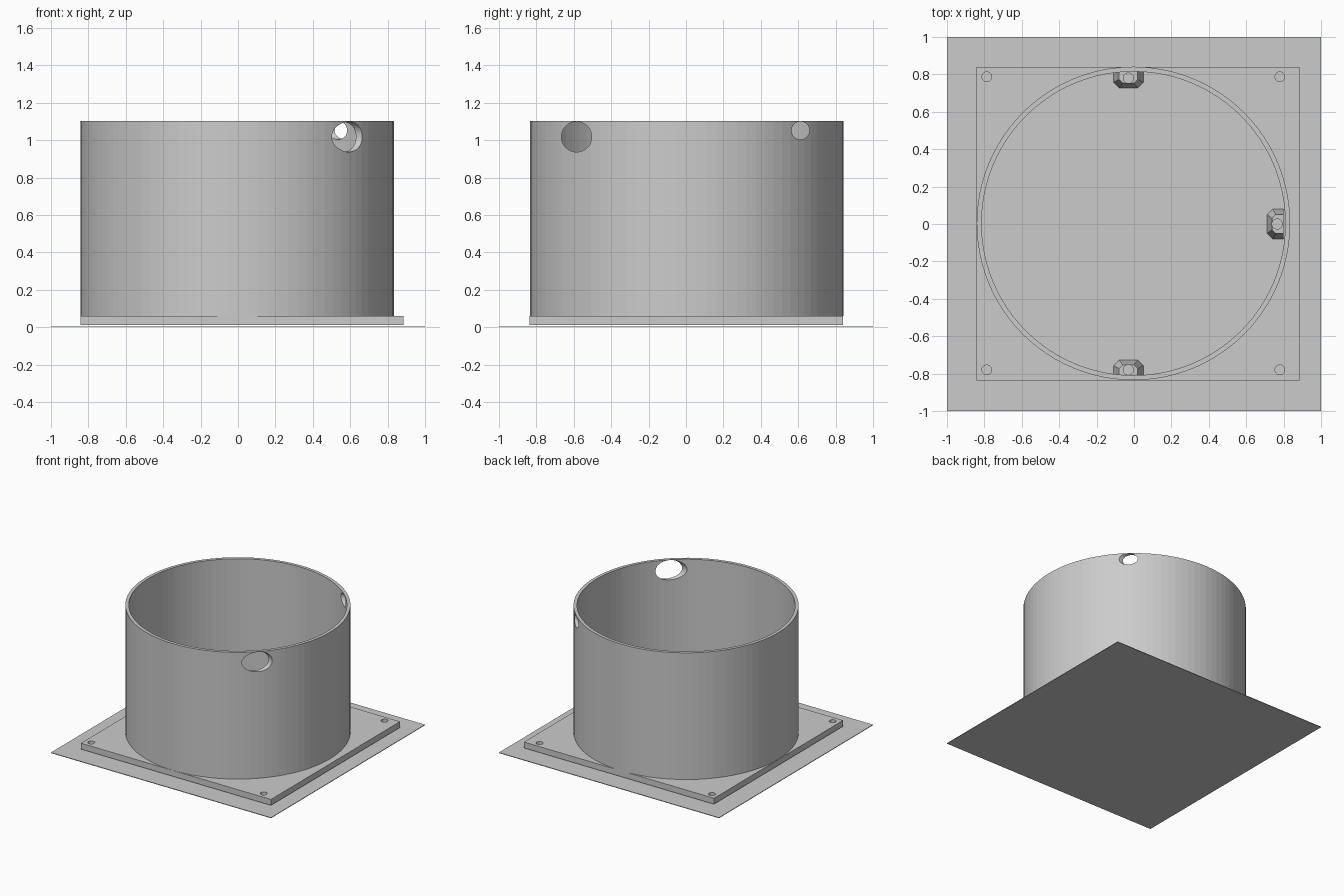
import bpy
import bmesh
import math
from mathutils import Matrix, Vector

if "Cube" in bpy.data.objects:
    bpy.data.objects.remove(bpy.data.objects["Cube"], do_unlink=True)

grey = bpy.data.materials.new("light_grey")
grey.use_nodes = True
colour = (0.6, 0.6, 0.6, 1)
grey.diffuse_color = colour
grey.node_tree.nodes["Principled BSDF"].inputs["Base Color"].default_value = colour


def finish(name, bm):
    bmesh.ops.recalc_face_normals(bm, faces=bm.faces)
    mesh = bpy.data.meshes.new(name)
    bm.to_mesh(mesh)
    bm.free()
    mesh.materials.append(grey)
    obj = bpy.data.objects.new(name, mesh)
    bpy.context.collection.objects.link(obj)
    return obj


def box(name, low, high):
    bm = bmesh.new()
    low, high = Vector(low), Vector(high)
    bmesh.ops.create_cube(bm, size=1, matrix=Matrix.Translation((low + high) / 2)
                          @ Matrix.Diagonal((*(high - low), 1)))
    return finish(name, bm)


def drill(target, name, centre, radius, depth, along_x=False):
    """Cut a round hole with a hidden cylinder."""
    bm = bmesh.new()
    turn = Matrix.Rotation(math.pi / 2, 4, "Y") if along_x else Matrix()
    bmesh.ops.create_cone(bm, cap_ends=True, segments=40, radius1=radius, radius2=radius,
                          depth=depth, matrix=Matrix.Translation(centre) @ turn)
    cutter = finish(name, bm)
    cutter.hide_render = True
    cutter.hide_set(True)
    cutter.display_type = "WIRE"
    mod = target.modifiers.new(name, "BOOLEAN")
    mod.operation = "DIFFERENCE"
    mod.solver = "EXACT"
    mod.object = cutter


# Thin ground sheet and raised mounting plate
box("base_sheet", (-1, -1, 0), (1, 1, 0.005))
plate = box("mounting_plate", (-0.843, -0.836, 0.012), (0.885, 0.84, 0.061))
for i, x in enumerate((-0.787, 0.78)):
    for j, y in enumerate((-0.78, 0.787)):
        drill(plate, f"screw_hole_cutter_{i}{j}", (x, y, 0.04), 0.026, 0.2)

# Open cylindrical wall, from a closed rectangular section
bm = bmesh.new()
section = [(0.812, 0.06), (0.838, 0.06), (0.838, 1.102), (0.812, 1.102)]
ring = [bm.verts.new((r, 0, z)) for r, z in section]
edges = [bm.edges.new((ring[i], ring[(i + 1) % 4])) for i in range(4)]
bmesh.ops.spin(bm, geom=ring + edges, cent=(0, 0, 0), axis=(0, 0, 1),
               angle=math.tau, steps=96, use_merge=True)
bmesh.ops.remove_doubles(bm, verts=bm.verts, dist=0.0001)
wall = finish("cylinder_wall", bm)
wall.location = (-0.003, 0.003, 0)

# Large and small side ports, both bored sideways
drill(wall, "large_port_cutter", (0.6, -0.585, 1.018), 0.081, 0.6, True)
drill(wall, "small_port_cutter", (0.6, 0.612, 1.052), 0.048, 0.6, True)


# Tapered screw bosses inside the foot of the wall
def boss(name, angle, shift):
    bm = bmesh.new()
    loops = []
    for z, half, reach, chamfer in ((0.06, 0.08, 0.088, 0.03), (0.2, 0.05, 0.062, 0.02)):
        outline = [(-half, 0), (-half, reach - chamfer), (chamfer - half, reach),
                   (half - chamfer, reach), (half, reach - chamfer), (half, 0)]
        loops.append([bm.verts.new((0.815 - v, u, z)) for u, v in outline])
    lower, upper = loops
    bm.faces.new(lower)
    bm.faces.new(upper)
    for i in range(6):
        k = (i + 1) % 6
        bm.faces.new((lower[i], lower[k], upper[k], upper[i]))
    bmesh.ops.transform(bm, verts=bm.verts, matrix=Matrix.Translation((shift, 0, 0))
                        @ Matrix.Rotation(angle, 4, "Z"))
    obj = finish(name, bm)
    centre = Matrix.Rotation(angle, 3, "Z") @ Vector((0.78, 0, 0.2)) + Vector((shift, 0, 0))
    drill(obj, name + "_hole_cutter", centre, 0.027, 0.16)


boss("left_boss", 0, -0.015)
boss("back_boss", math.pi / 2, -0.03)
boss("front_boss", -math.pi / 2, -0.03)
